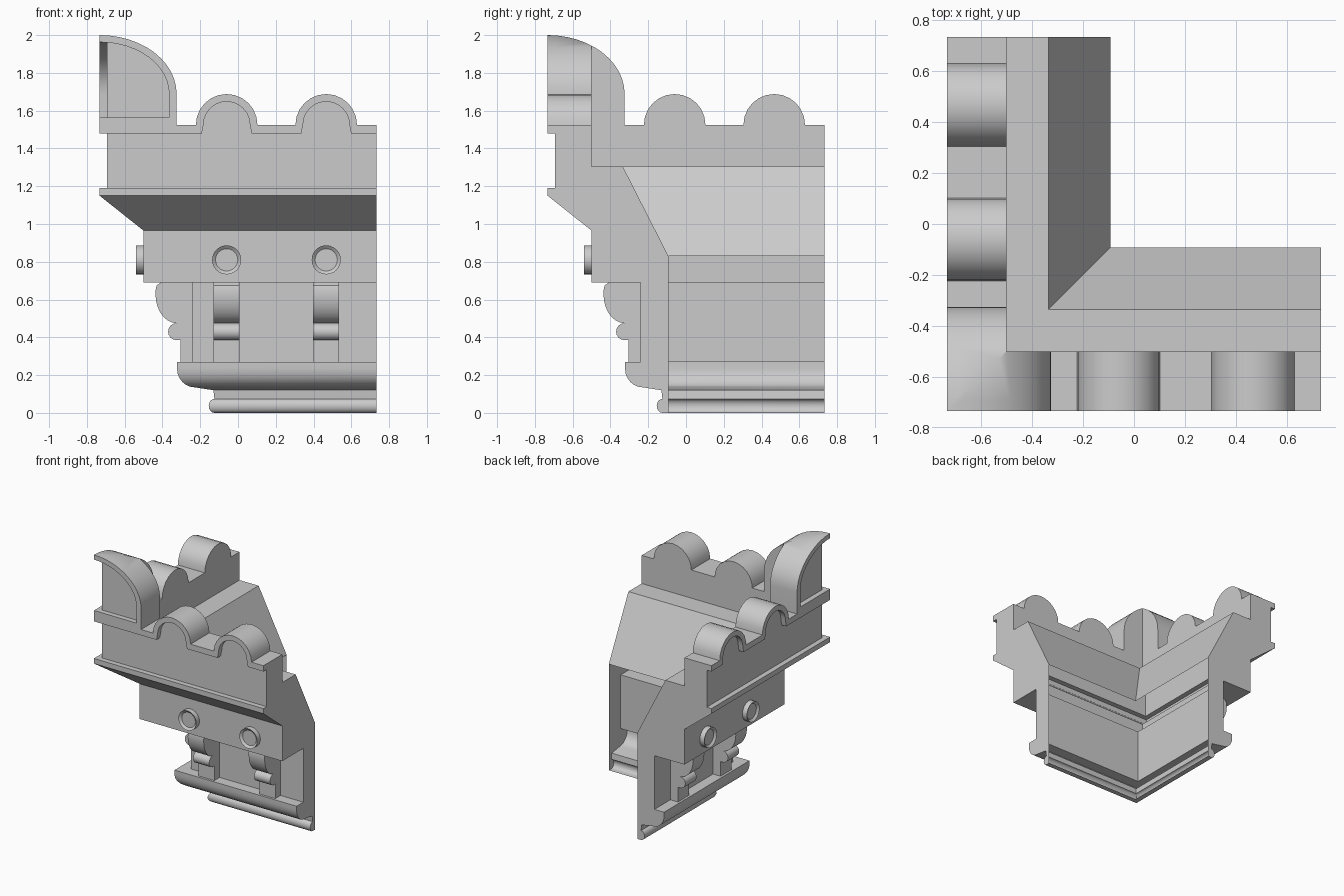
import bpy, bmesh, math
from mathutils import Vector, Matrix

cube = bpy.data.objects.get("Cube")
if cube:
    bpy.data.objects.remove(cube)

stone = bpy.data.materials.new("grey_stone")
stone.use_nodes = True
GREY = (0.6, 0.6, 0.6, 1)
stone.diffuse_color = GREY
stone.node_tree.nodes["Principled BSDF"].inputs["Base Color"].default_value = GREY

EDGE = 0.733            # outer reach of the corner
FACE = -0.693           # recessed face behind the raised trim
BACK = -0.5             # back of the cresting
BAYS = (-0.06, 0.467)   # centres of the repeated ornaments
SWAP = Matrix(((0, 1, 0, 0), (1, 0, 0, 0), (0, 0, 1, 0), (0, 0, 0, 1)))


def arc(cx, cz, rx, rz, a0, a1, n):
    """Points on an elliptical arc, angles in degrees."""
    angles = [math.radians(a0 + (a1 - a0) * i / n) for i in range(n + 1)]
    return [(cx + rx * math.cos(a), cz + rz * math.sin(a)) for a in angles]


def prism(bm, pts, along, lo, hi):
    """Closed outline extruded along x (outline in y, z) or y (outline in x, z)."""
    place = (lambda p, d: (d, *p)) if along == "x" else (lambda p, d: (p[0], d, p[1]))
    face = bm.faces.new([bm.verts.new(place(p, lo)) for p in pts])
    ext = bmesh.ops.extrude_face_region(bm, geom=[face], use_keep_orig=True)
    verts = [g for g in ext["geom"] if isinstance(g, bmesh.types.BMVert)]
    step = Vector((hi - lo, 0, 0)) if along == "x" else Vector((0, hi - lo, 0))
    bmesh.ops.translate(bm, verts=verts, vec=step)
    bmesh.ops.recalc_face_normals(bm, faces=bm.faces)


def finish(bm, name, mitre=False):
    """Mitre one arm on the diagonal, add the matching arm and make the object."""
    if mitre:
        bmesh.ops.bisect_plane(bm, geom=bm.verts[:] + bm.edges[:] + bm.faces[:],
                               plane_co=(0, 0, 0), plane_no=(1, -1, 0), clear_inner=True)
    copy = bmesh.ops.duplicate(bm, geom=bm.verts[:] + bm.edges[:] + bm.faces[:])["geom"]
    bmesh.ops.transform(bm, matrix=SWAP,
                        verts=[g for g in copy if isinstance(g, bmesh.types.BMVert)])
    bmesh.ops.reverse_faces(bm, faces=[g for g in copy if isinstance(g, bmesh.types.BMFace)])
    bmesh.ops.remove_doubles(bm, verts=bm.verts, dist=0.0005)
    mesh = bpy.data.meshes.new(name)
    bm.to_mesh(mesh)
    bm.free()
    mesh.materials.append(stone)
    obj = bpy.data.objects.new(name, mesh)
    bpy.context.collection.objects.link(obj)
    bpy.ops.object.select_all(action="DESELECT")
    obj.select_set(True)
    bpy.context.view_layer.objects.active = obj
    bpy.ops.object.shade_smooth_by_angle(angle=math.radians(32))


# Cornice wall: hollow sheet, open at the lower back, with an end cap
base_cove = arc(-0.228, 0.235, 0.095, 0.1, 180, 270, 6)
foot_bead = arc(-0.125, 0.037, 0.03, 0.037, 90, 270, 8)
section = [(-0.093, 0.83), (-0.335, 1.305), (BACK, 1.305), (BACK, 1.48), (FACE, 1.48),
           (FACE, 1.19), (-EDGE, 1.19), (-EDGE, 1.15), (BACK, 0.965), (BACK, 0.69),
           (-0.24, 0.69), (-0.24, 0.27), (-0.323, 0.27), *base_cove, (-0.13, 0.12),
           *foot_bead, (-0.093, 0)]
bm = bmesh.new()
start = [bm.verts.new((-EDGE, y, z)) for y, z in section]
end = [bm.verts.new((EDGE, y, z)) for y, z in section]
for i in range(len(section) - 1):
    bm.faces.new((start[i], start[i + 1], end[i + 1], end[i]))
bm.faces.new(end)
bmesh.ops.recalc_face_normals(bm, faces=bm.faces)
finish(bm, "cornice_wall", mitre=True)

# Cresting outline: corner quarter arch followed by round bumps
top = arc(-EDGE, 1.69, 0.408, 0.31, 90, 0, 12) + [(-0.325, 1.525)]
for c in BAYS:
    top += arc(c, 1.525, 0.163, 0.163, 180, 0, 12)
top.append((EDGE, 1.525))

bm = bmesh.new()
prism(bm, top + [(EDGE, 1.48), (-EDGE, 1.48)], "y", FACE, BACK)
finish(bm, "cresting", mitre=True)

# Raised trim following the cresting, with arched recesses
under = [(EDGE, 1.48)]
for c in reversed(BAYS):
    under += [(c + 0.132, 1.48), *arc(c, 1.525, 0.123, 0.123, 0, 180, 12), (c - 0.132, 1.48)]
under += [(-EDGE, 1.48), (-EDGE, 1.565), (-0.365, 1.565)]
under += arc(-EDGE, 1.69, 0.368, 0.273, 0, 90, 12)
bm = bmesh.new()
prism(bm, top + under, "y", -EDGE, FACE)
finish(bm, "cresting_trim", mitre=True)

# Scroll brackets and round bosses below the cornice
scroll = [(-0.24, 0.69), (-0.41, 0.69), (-0.43, 0.675),
          *arc(-0.325, 0.63, 0.112, 0.155, 170, 270, 8),
          *arc(-0.325, 0.43, 0.045, 0.045, 90, 270, 8),
          (-0.305, 0.385), (-0.305, 0.27), (-0.24, 0.27)]
for number, c in enumerate(BAYS, 1):
    bm = bmesh.new()
    prism(bm, scroll, "x", c - 0.069, c + 0.069)
    finish(bm, f"brackets_{number}")

    bm = bmesh.new()
    prism(bm, arc(c, 0.81, 0.077, 0.077, 0, 345, 23), "y", -0.54, BACK)
    front = min(bm.faces, key=lambda f: f.calc_center_median().y)
    bmesh.ops.inset_region(bm, faces=[front], thickness=0.018)
    bmesh.ops.translate(bm, verts=front.verts, vec=(0, 0.015, 0))
    finish(bm, f"bosses_{number}")
